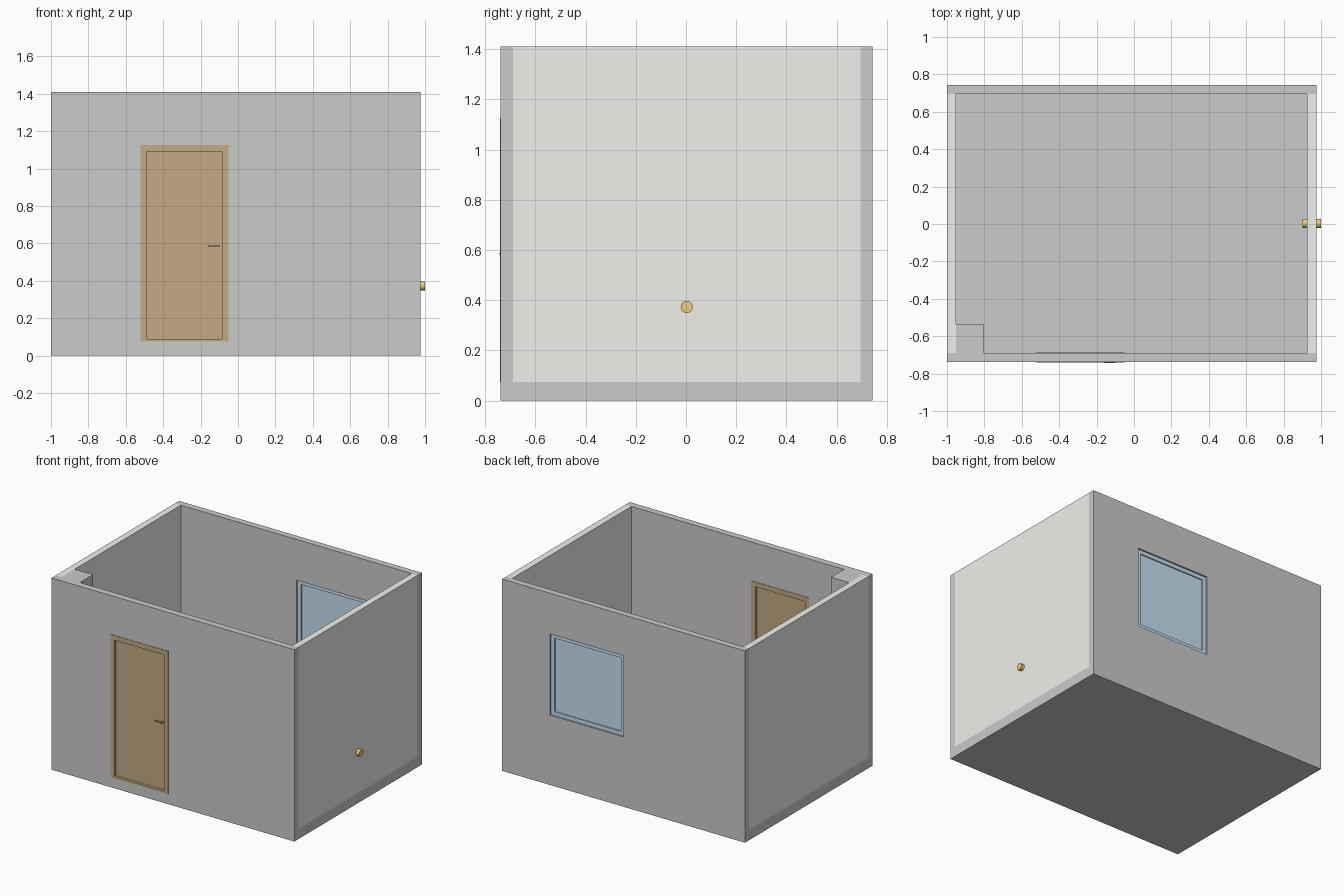
import bpy
import math

if "Cube" in bpy.data.objects:
    bpy.data.objects.remove(bpy.data.objects["Cube"])

# Colours
def material(name, rgb):
    m = bpy.data.materials.new(name)
    m.diffuse_color = (*rgb, 1)
    m.use_nodes = True
    m.node_tree.nodes["Principled BSDF"].inputs["Base Color"].default_value = m.diffuse_color
    return m

PALE = material("pale_plaster", (0.87, 0.87, 0.83))
WOOD = material("wood", (0.55, 0.40, 0.23))
BLUE = material("glass_blue", (0.57, 0.75, 0.89))
BRASS = material("brass", (0.85, 0.60, 0.20))

# Box given by its (min, max) range on each axis
def box(name, xr, yr, zr, mat=None):
    bpy.ops.mesh.primitive_cube_add(
        size=1, location=[(a + b) / 2 for a, b in (xr, yr, zr)])
    ob = bpy.context.object
    ob.name = name
    ob.scale = [b - a for a, b in (xr, yr, zr)]
    bpy.ops.object.transform_apply(location=False, rotation=False, scale=True)
    if mat:
        ob.data.materials.append(mat)
    return ob

# Box with a rectangular opening cut through along y
def cut_box(name, xr, yr, zr, hole_x, hole_z, mat=None):
    ob = box(name, xr, yr, zr, mat)
    cutter = box(name + "_cutter", hole_x, (yr[0] - 0.1, yr[1] + 0.1), hole_z)
    cutter.hide_render = True
    cutter.hide_set(True)
    cutter.display_type = 'WIRE'
    mod = ob.modifiers.new("opening", 'BOOLEAN')
    mod.object = cutter
    mod.operation = 'DIFFERENCE'
    mod.solver = 'EXACT'
    return ob

X0, X1 = -1.0, 0.975          # outer footprint
Y0, Y1 = -0.738, 0.743
IX0, IX1 = -0.952, 0.926      # inner faces of the walls
IY0, IY1 = -0.689, 0.695
F, H = 0.075, 1.41            # floor top and wall top

# Shell
box("floor_slab", (X0, X1), (Y0, Y1), (0, F))
cut_box("front_wall", (X0, X1), (Y0, IY0), (F, H), (-0.52, -0.05), (0.0, 1.125))
cut_box("back_wall", (X0, X1), (IY1, Y1), (F, H), (-0.01, 0.585), (0.513, 1.11))
box("left_wall", (X0, IX0), (IY0, IY1), (F, H), PALE)
box("right_wall", (IX1, X1), (IY0, IY1), (F, H), PALE)
box("corner_column", (IX0, -0.803), (IY0, -0.537), (F, H))

# Door: frame, recessed leaf, handle bar on a short stem
cut_box("door_frame", (-0.52, -0.05), (-0.741, -0.686), (F, 1.125),
        (-0.487, -0.085), (0.088, 1.09), WOOD)
box("door_leaf", (-0.487, -0.085), (-0.721, -0.706), (0.088, 1.09), WOOD)
box("door_handle", (-0.16, -0.10), (-0.743, -0.735), (0.58, 0.59), WOOD)
box("handle_stem", (-0.11, -0.10), (-0.736, -0.72), (0.58, 0.59), WOOD)

# Window: frame set back in the opening, with a pane
cut_box("window_frame", (-0.01, 0.585), (0.707, 0.731), (0.513, 1.11),
        (0.018, 0.557), (0.541, 1.082), BLUE)
box("window_pane", (0.018, 0.557), (0.715, 0.722), (0.541, 1.082), BLUE)

# Pipe through the right wall
bpy.ops.mesh.primitive_cylinder_add(
    vertices=32, radius=0.024, depth=0.1,
    location=(0.95, 0.003, 0.373), rotation=(0, math.pi / 2, 0))
pipe = bpy.context.object
pipe.name = "wall_pipe"
pipe.data.materials.append(BRASS)
bpy.ops.object.shade_smooth_by_angle()
